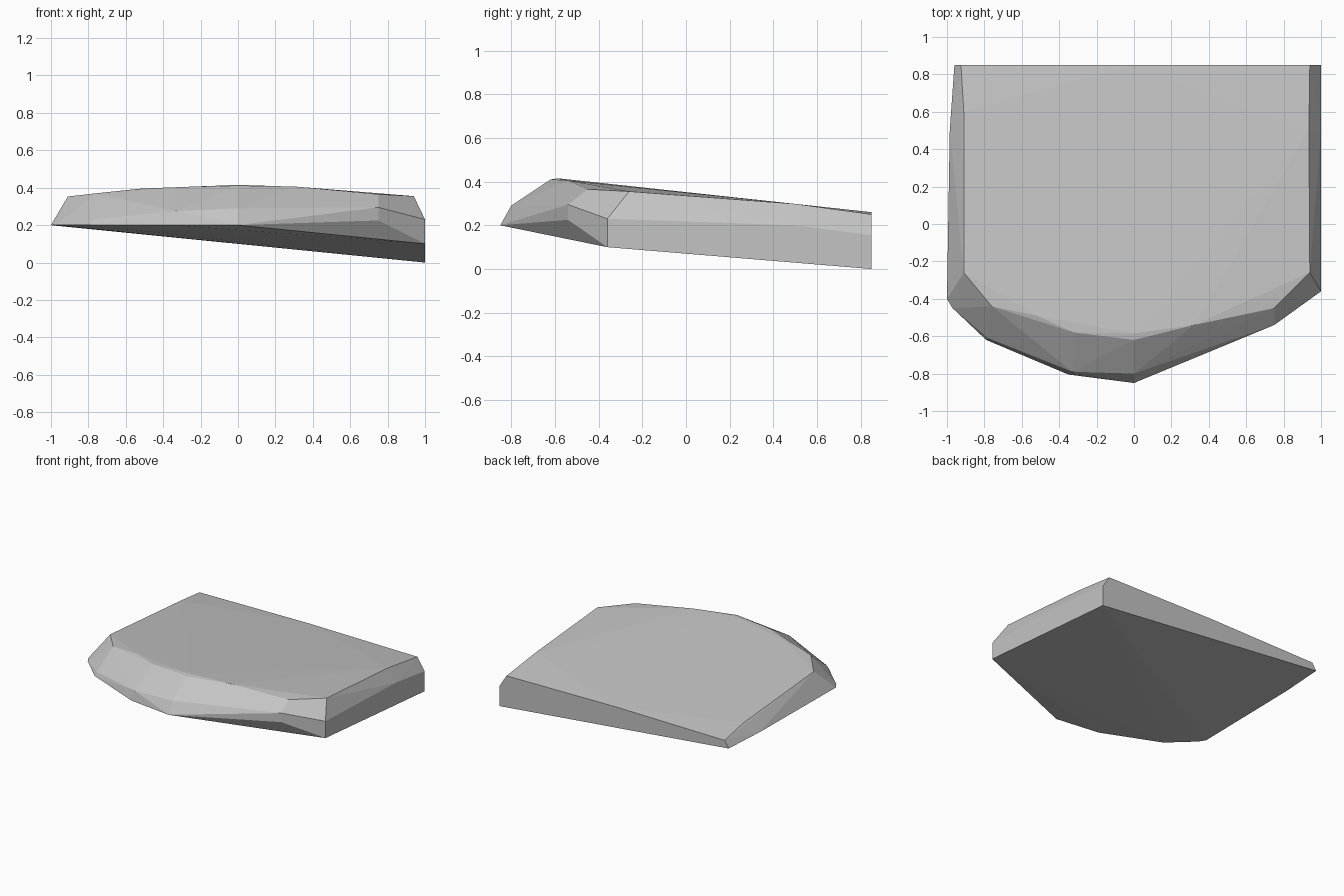
import bpy
import bmesh

if "Cube" in bpy.data.objects:
    bpy.data.objects.remove(bpy.data.objects["Cube"], do_unlink=True)

# Plain grey stone
stone = bpy.data.materials.new("stone grey")
stone.use_nodes = True
colour = (0.55, 0.55, 0.55, 1)
stone.diffuse_color = colour
stone.node_tree.nodes["Principled BSDF"].inputs["Base Color"].default_value = colour

# Lower outline: a sloping underside, deepest at the back corner
underside = [
    (1, 0.85, 0), (1, -0.36, 0.1), (0, -0.85, 0.2), (-0.35, -0.805, 0.2),
    (-0.79, -0.62, 0.2), (-0.97, -0.45, 0.2), (-1, -0.4, 0.2),
    (-0.985, 0.5, 0.198), (-0.96, 0.85, 0.196),
]
# Middle of the chipped edge
edge = [
    (1, 0.85, 0.155), (1, 0.5, 0.2), (1, -0.36, 0.23), (0.75, -0.54, 0.225),
    (0.75, -0.54, 0.295), (0, -0.8, 0.29), (-0.33, -0.79, 0.275),
    (-0.78, -0.61, 0.23),
]
# Rim of the gently domed top
rim = [
    (0.94, 0.85, 0.25), (0.935, 0.5, 0.298), (0.94, -0.26, 0.355),
    (0.75, -0.45, 0.365), (0.32, -0.54, 0.405), (0, -0.585, 0.415),
    (0, -0.62, 0.41), (-0.32, -0.58, 0.403), (-0.52, -0.49, 0.395),
    (-0.76, -0.44, 0.37), (-0.91, -0.26, 0.353), (-0.91, 0.6, 0.285),
    (-0.925, 0.85, 0.25), (0, 0.85, 0.26),
]

# Faceted slab wrapped around the three outlines
bm = bmesh.new()
for point in underside + edge + rim:
    bm.verts.new(point)
hull = bmesh.ops.convex_hull(bm, input=bm.verts)
loose = [v for v in bm.verts if not v.link_faces]
bmesh.ops.delete(bm, geom=loose, context='VERTS')
bmesh.ops.recalc_face_normals(bm, faces=bm.faces)

mesh = bpy.data.meshes.new("stone_slab")
bm.to_mesh(mesh)
bm.free()
mesh.materials.append(stone)
slab = bpy.data.objects.new("stone_slab", mesh)
bpy.context.collection.objects.link(slab)
